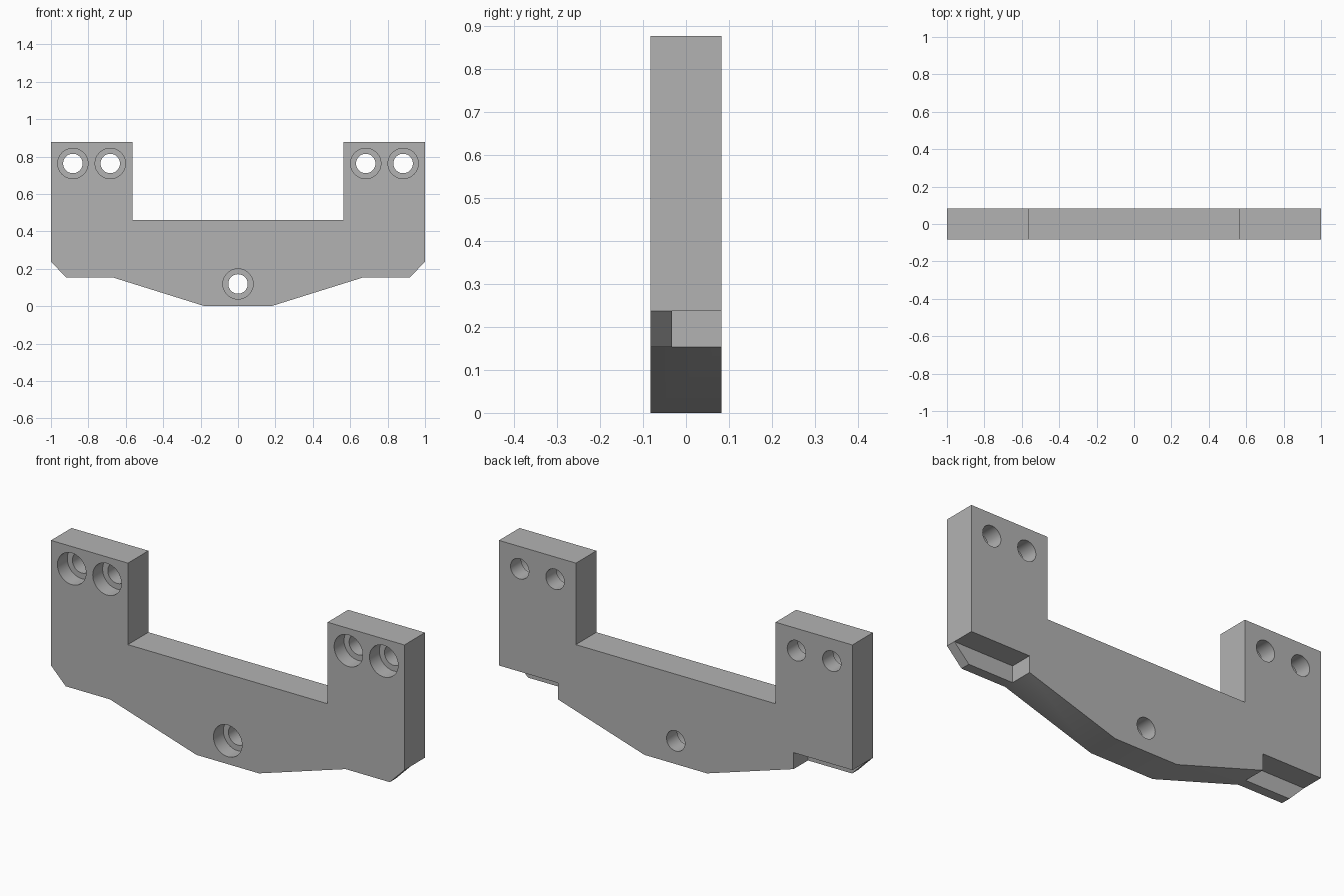
import bpy
import bmesh
from math import radians, cos, sin, pi

cube = bpy.data.objects.get("Cube")
if cube:
    bpy.data.objects.remove(cube, do_unlink=True)

HALF = 0.083          # half thickness of the plate
BORE_FLOOR = -0.003   # depth at which the counterbores end

grey = bpy.data.materials.new("plain grey")
grey.use_nodes = True
colour = (0.45, 0.45, 0.45, 1)
grey.diffuse_color = colour
grey.node_tree.nodes["Principled BSDF"].inputs["Base Color"].default_value = colour


def prism(name, outline, y0, y1):
    """Extrude an (x, z) outline from y0 to y1."""
    bm = bmesh.new()
    face = bm.faces.new([bm.verts.new((x, y0, z)) for x, z in outline])
    new = bmesh.ops.extrude_face_region(bm, geom=[face])["geom"]
    moved = [v for v in new if isinstance(v, bmesh.types.BMVert)]
    bmesh.ops.translate(bm, verts=moved, vec=(0, y1 - y0, 0))
    bmesh.ops.recalc_face_normals(bm, faces=bm.faces)
    mesh = bpy.data.meshes.new(name)
    bm.to_mesh(mesh)
    bm.free()
    mesh.materials.append(grey)
    obj = bpy.data.objects.new(name, mesh)
    bpy.context.collection.objects.link(obj)
    return obj


def circle(x, z, r, n=48):
    return [(x + r * cos(2 * pi * i / n), z + r * sin(2 * pi * i / n)) for i in range(n)]


# Bracket plate: half outline, mirrored across x
half = [(0.177, 0), (0.667, 0.153), (0.917, 0.153), (1, 0.237),
        (1, 0.877), (0.565, 0.877), (0.565, 0.46)]
outline = half + [(-x, z) for x, z in reversed(half)]
bracket = prism("bracket_plate", outline, -HALF, HALF)

# Rear notches under both arms
cutters = []
for s in (-1, 1):
    box = [(s * 0.667, 0.05), (s * 1.1, 0.05), (s * 1.1, 0.237), (s * 0.667, 0.237)]
    cutters.append(prism("rear_notch_cutter", box, -0.033, 0.2))

# Counterbored screw holes
for x, z in [(0, 0.119), (0.683, 0.763), (0.883, 0.763), (-0.683, 0.763), (-0.883, 0.763)]:
    cutters.append(prism("counterbore_cutter", circle(x, z, 0.081), -0.2, BORE_FLOOR))
    cutters.append(prism("hole_cutter", circle(x, z, 0.052), -0.15, 0.2))

bpy.ops.object.select_all(action='DESELECT')
bracket.select_set(True)
bpy.context.view_layer.objects.active = bracket
for cutter in cutters:
    cutter.hide_render = True
    mod = bracket.modifiers.new("cut", 'BOOLEAN')
    mod.operation = 'DIFFERENCE'
    mod.solver = 'EXACT'
    mod.object = cutter
    bpy.ops.object.modifier_apply(modifier=mod.name)
    bpy.data.objects.remove(cutter, do_unlink=True)

bpy.ops.object.shade_smooth_by_angle(angle=radians(30))
